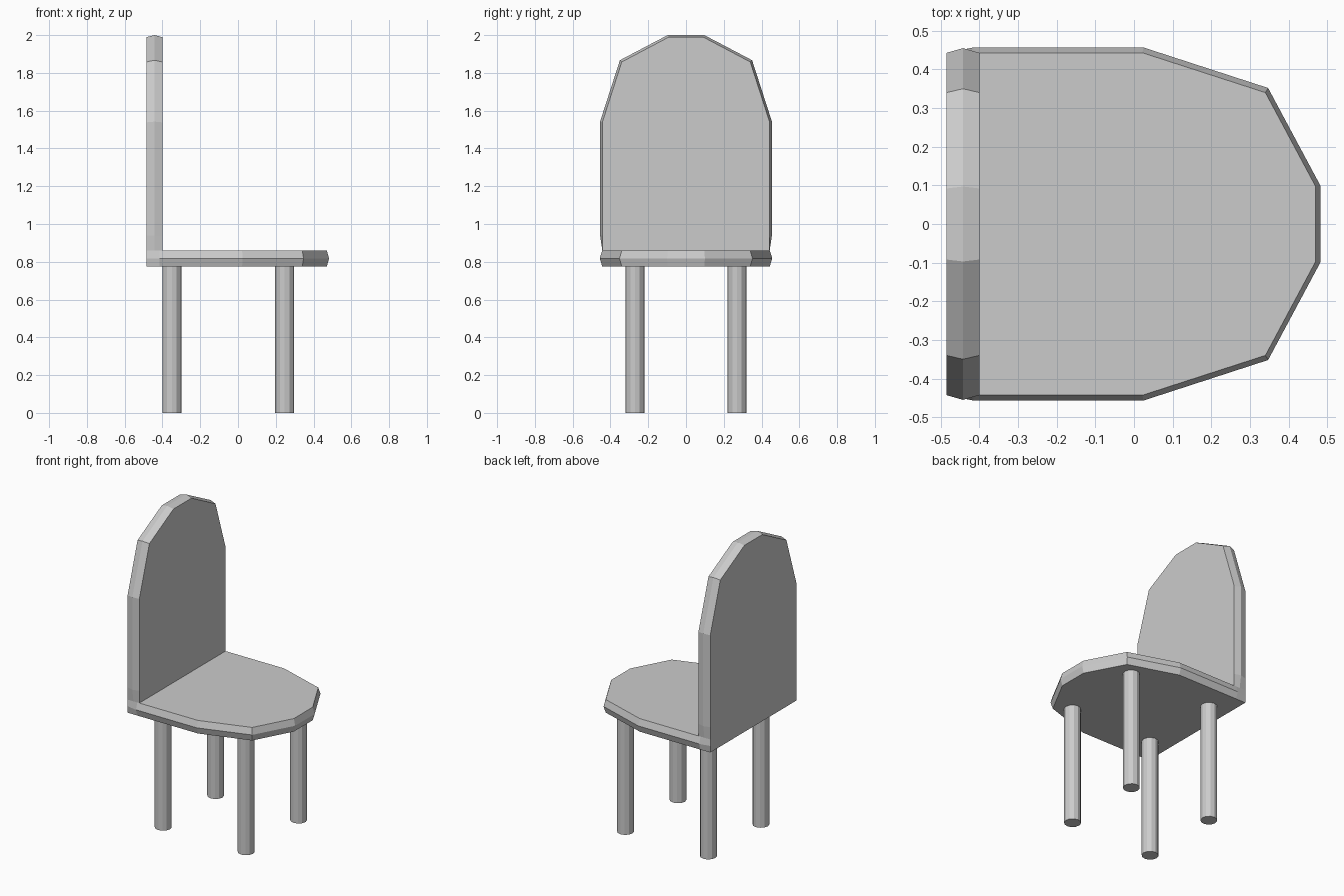
import bpy, bmesh
from mathutils import Vector

if "Cube" in bpy.data.objects:
    bpy.data.objects.remove(bpy.data.objects["Cube"])


def new_object(name, bm):
    bmesh.ops.recalc_face_normals(bm, faces=bm.faces[:])
    mesh = bpy.data.meshes.new(name)
    bm.to_mesh(mesh)
    bm.free()
    obj = bpy.data.objects.new(name, mesh)
    bpy.context.collection.objects.link(obj)
    return obj


def slab(name, rim, ridge, levels, place):
    """Panel with a pointed edge; rim and ridge are half outlines (distance, half width)."""
    bm = bmesh.new()
    rings = []
    for half, level in zip((rim, ridge, rim), levels):
        outline = half + [(d, -w) for d, w in reversed(half)]
        rings.append([bm.verts.new(place(d, w, level)) for d, w in outline])
    n = len(rings[0])
    for low, high in zip(rings, rings[1:]):
        for i in range(n):
            j = (i + 1) % n
            bm.faces.new((low[i], low[j], high[j], high[i]))
    bm.faces.new(rings[0])
    bm.faces.new(rings[2])
    return new_object(name, bm)


# Seat: straight at the rear, rounded at the open end
slab("seat",
     [(-0.485, 0.443), (-0.415, 0.443), (0.022, 0.443), (0.34, 0.34), (0.47, 0.097)],
     [(-0.485, 0.443), (-0.415, 0.457), (0.024, 0.457), (0.347, 0.352), (0.482, 0.1)],
     (0.775, 0.8175, 0.86),
     lambda d, w, level: Vector((d, w, level)))

# Backrest: the same outline stood upright on the rear of the seat
slab("backrest",
     [(0.86, 0.443), (0.94, 0.443), (1.538, 0.443), (1.858, 0.34), (1.989, 0.092)],
     [(0.86, 0.443), (0.94, 0.455), (1.542, 0.455), (1.867, 0.35), (2.0, 0.097)],
     (-0.485, -0.4425, -0.40),
     lambda d, w, level: Vector((level, w, d)))

# Four round legs
for end, x in (("rear", -0.35), ("front", 0.247)):
    for side, y in (("right", -0.27), ("left", 0.27)):
        bpy.ops.mesh.primitive_cylinder_add(vertices=12, radius=0.05, depth=0.776,
                                            location=(x, y, 0.388))
        bpy.context.object.name = f"{end}_{side}_leg"
